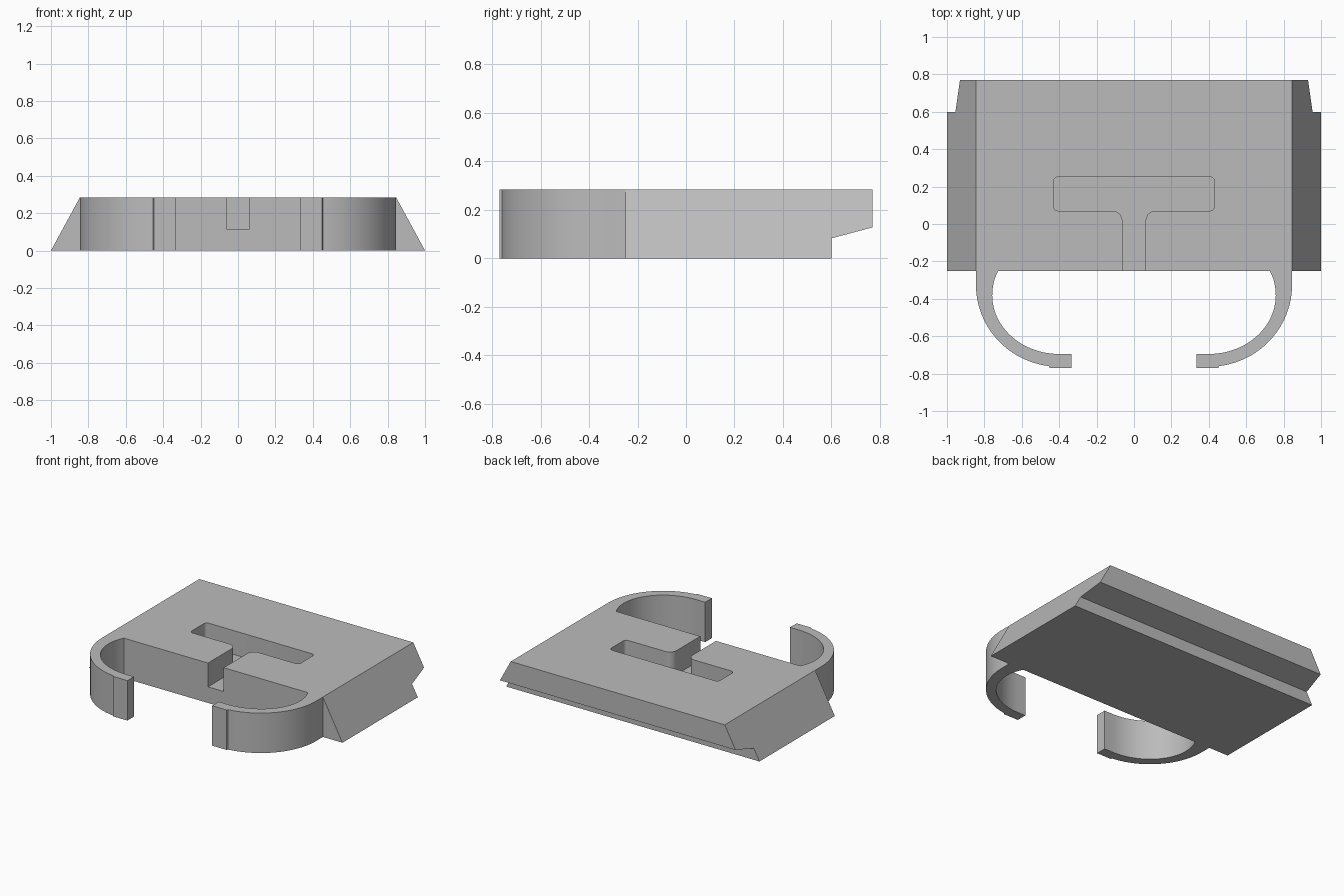
import bpy, bmesh
from math import sin, cos, radians
from mathutils import Vector

HEIGHT = 0.285
FRONT, BACK = -0.25, 0.77

if "Cube" in bpy.data.objects:
    bpy.data.objects.remove(bpy.data.objects["Cube"], do_unlink=True)

grey = bpy.data.materials.new("plain grey")
grey.use_nodes = True
colour = (0.5, 0.5, 0.5, 1)
grey.diffuse_color = colour
grey.node_tree.nodes["Principled BSDF"].inputs["Base Color"].default_value = colour


def arc(cx, cy, rx, ry, start, end, steps):
    angles = [radians(start + (end - start) * i / steps) for i in range(steps + 1)]
    return [(cx + rx * cos(a), cy + ry * sin(a)) for a in angles]


def mirrored(points):
    return [(-x, y) for x, y in reversed(points)]


def prism(name, points, place, depth):
    """Extrude a 2D outline, placed in space by a function, along a vector."""
    bm = bmesh.new()
    face = bm.faces.new([bm.verts.new(place(*p)) for p in points])
    made = bmesh.ops.extrude_face_region(bm, geom=[face])["geom"]
    moved = [v for v in made if isinstance(v, bmesh.types.BMVert)]
    bmesh.ops.translate(bm, verts=moved, vec=Vector(depth))
    bmesh.ops.recalc_face_normals(bm, faces=bm.faces)
    mesh = bpy.data.meshes.new(name)
    bm.to_mesh(mesh)
    bm.free()
    mesh.materials.append(grey)
    obj = bpy.data.objects.new(name, mesh)
    bpy.context.collection.objects.link(obj)
    return obj


def activate(obj):
    bpy.ops.object.select_all(action="DESELECT")
    obj.select_set(True)
    bpy.context.view_layer.objects.active = obj


def cut(target, cutter):
    mod = target.modifiers.new("cut", "BOOLEAN")
    mod.operation, mod.solver, mod.object = "DIFFERENCE", "EXACT", cutter
    activate(target)
    bpy.ops.object.modifier_apply(modifier=mod.name)
    bpy.data.objects.remove(cutter, do_unlink=True)


def smooth(obj):
    activate(obj)
    bpy.ops.object.shade_smooth_by_angle(angle=radians(25))


# Wedge-sided body
body = prism("body", [(-1, 0), (1, 0), (0.845, HEIGHT), (-0.845, HEIGHT)],
             lambda x, z: (x, FRONT, z), (0, BACK - FRONT, 0))

# Sloped undercut along the back
undercut = prism("undercut_cutter",
                 [(0.6, -0.1), (0.6, 0.083), (BACK, 0.128), (0.85, 0.149), (0.85, -0.1)],
                 lambda y, z: (-1.2, y, z), (2.4, 0, 0))
cut(body, undercut)

# T-shaped slot with rounded corners, open at the front
half_slot = [(0.062, -0.4)]
half_slot += arc(0.115, 0.017, 0.053, 0.053, 180, 90, 8)
half_slot += arc(0.405, 0.095, 0.025, 0.025, -90, 0, 5)
half_slot += arc(0.405, 0.227, 0.025, 0.025, 0, 90, 5)
slot = prism("slot_cutter", half_slot + mirrored(half_slot),
             lambda x, y: (x, y, 0.115), (0, 0, 0.4))
cut(body, slot)
smooth(body)

# Curved clip arms with a squared tip
outline = [(0.845, FRONT)]
outline += arc(0.4, -0.325, 0.445, 0.438, 0, -83, 28)
outline += [(0.45, -0.77), (0.335, -0.77), (0.335, -0.695)]
outline += arc(0.4, -0.38, 0.358, 0.315, -90, 24.4, 32)
for name, points in (("left_arm", outline), ("right_arm", mirrored(outline))):
    smooth(prism(name, points, lambda x, y: (x, y, 0), (0, 0, HEIGHT)))
